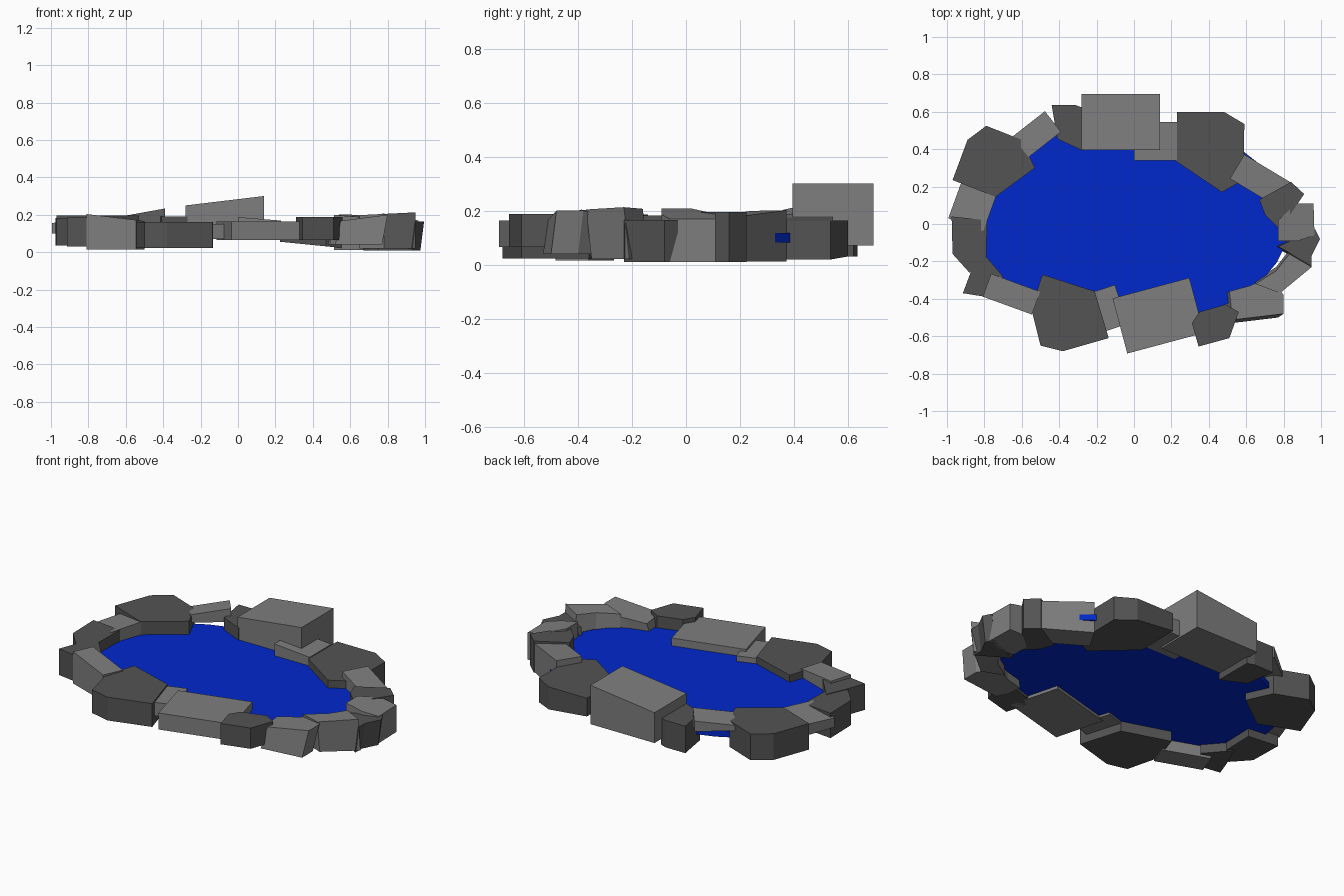
import bpy
import bmesh
from math import radians
from mathutils import Matrix, Vector

default_cube = bpy.data.objects.get("Cube")
if default_cube:
    bpy.data.objects.remove(default_cube, do_unlink=True)


def make_material(name, red, green, blue):
    material = bpy.data.materials.new(name)
    material.use_nodes = True
    colour = (red, green, blue, 1)
    material.diffuse_color = colour
    material.node_tree.nodes["Principled BSDF"].inputs["Base Color"].default_value = colour
    return material


LIGHT = make_material("light grey stone", .21, .21, .21)
DARK = make_material("dark grey stone", .087, .087, .087)
WATER = make_material("deep blue water", 0, .021, .6)


def finish(name, bm, material):
    """Turn a bmesh into a flat shaded object of one colour."""
    bmesh.ops.recalc_face_normals(bm, faces=bm.faces)
    mesh = bpy.data.meshes.new(name)
    bm.to_mesh(mesh)
    bm.free()
    mesh.materials.append(material)
    obj = bpy.data.objects.new(name, mesh)
    bpy.context.collection.objects.link(obj)
    return obj


def rock(name, material, outline, bottom, top, slope=(0, 0), under=(0, 0), lean=(0, 0)):
    """Prism on a plan outline: slope and under tilt its top and bottom, lean shifts the bottom."""
    bm = bmesh.new()
    points = [Vector(point) for point in outline]
    centre = sum(points, Vector((0, 0))) / len(points)

    def ring(height, tilt, shift):
        return [bm.verts.new((p.x + shift[0], p.y + shift[1],
                              height + (p - centre).dot(Vector(tilt)))) for p in points]

    lower = ring(bottom, under, lean)
    upper = ring(top, slope, (0, 0))
    bm.faces.new(lower)
    bm.faces.new(upper)
    for i in range(len(points)):
        bm.faces.new((lower[i - 1], lower[i], upper[i], upper[i - 1]))
    return finish(name, bm, material)


def slab(name, centre, size, angle, bottom, top, **tilts):
    """A light rectangular stone turned about its centre."""
    turn = Matrix.Rotation(radians(angle), 2)
    corners = [(-.5, -.5), (.5, -.5), (.5, .5), (-.5, .5)]
    outline = [Vector(centre) + turn @ Vector((size[0] * x, size[1] * y)) for x, y in corners]
    return rock(name, LIGHT, outline, bottom, top, **tilts)


# Pool of water: a thin oval disc held between the stones
bm = bmesh.new()
bmesh.ops.create_cone(bm, cap_ends=True, segments=32, radius1=1, radius2=1, depth=.035,
                      matrix=Matrix.Translation((-.035, .005, .1)) @ Matrix.Diagonal((.865, .55, 1, 1)))
finish("pool_water", bm, WATER)

# Light rectangular slabs
slab("back_tall_slab", centre=(-.07, .545), size=(.42, .3), angle=0, bottom=.07, top=.275, slope=(.12, 0))
slab("back_low_slab", centre=(.115, .443), size=(.23, .205), angle=0, bottom=.08, top=.178, slope=(-.08, 0))
slab("back_right_slab", centre=(.68, .23), size=(.3, .15), angle=-31, bottom=.012, top=.19, slope=(-.05, .05))
slab("front_slab", centre=(.13, -.49), size=(.425, .305), angle=15, bottom=.065, top=.163)
slab("front_gap_slab", centre=(-.13, -.45), size=(.13, .22), angle=18, bottom=.07, top=.15)
slab("front_left_slab", centre=(-.655, -.375), size=(.28, .13), angle=-20, bottom=.015, top=.185, slope=(-.12, 0))
slab("left_slab", centre=(-.865, .09), size=(.2, .2), angle=-20, bottom=.1, top=.175, slope=(.15, 0))
slab("back_left_slab", centre=(-.52, .48), size=(.22, .14), angle=38, bottom=.155, top=.21, slope=(.18, 0))

# Light angular stones on the right end
rock("right_end_stone", LIGHT,
     [(.77, -.09), (.88, -.09), (.965, -.06), (.96, .11), (.87, .11), (.77, .02)],
     bottom=.01, top=.188, slope=(-.2, 0))
rock("front_right_upper_stone", LIGHT,
     [(.83, -.16), (.95, -.23), (.78, -.37), (.65, -.32), (.76, -.25)],
     bottom=.02, top=.205, slope=(.05, 0), lean=(0, .02))
rock("front_right_lower_stone", LIGHT,
     [(.51, -.36), (.62, -.33), (.73, -.28), (.8, -.38), (.8, -.48), (.55, -.51), (.52, -.45)],
     bottom=.04, top=.18, slope=(.13, 0), lean=(-.03, -.02))

# Dark chipped stones
rock("back_right_boulder", DARK,
     [(.23, .6), (.48, .6), (.59, .535), (.585, .235), (.47, .17), (.225, .335)],
     bottom=.035, top=.163, under=(-.1, 0))
rock("right_back_stone", DARK,
     [(.67, .13), (.84, .225), (.91, .16), (.78, -.03), (.7, .05)],
     bottom=.01, top=.195)
rock("right_front_stone", DARK,
     [(.77, -.12), (.97, -.03), (.995, -.08), (.95, -.17), (.95, -.23), (.84, -.16)],
     bottom=.01, top=.165, lean=(-.02, 0))
rock("front_right_boulder", DARK,
     [(.35, -.47), (.49, -.43), (.56, -.47), (.51, -.61), (.345, -.655), (.31, -.53)],
     bottom=.065, top=.188)
rock("front_left_boulder", DARK,
     [(-.49, -.27), (-.21, -.36), (-.135, -.61), (-.38, -.68), (-.5, -.65), (-.55, -.45)],
     bottom=.022, top=.16)
rock("left_front_stone", DARK,
     [(-.82, -.14), (-.7, -.28), (-.79, -.39), (-.915, -.37), (-.87, -.25)],
     bottom=.03, top=.185)
rock("left_end_stone", DARK,
     [(-.975, .04), (-.785, .02), (-.79, -.17), (-.88, -.26), (-.97, -.16)],
     bottom=.035, top=.182)
rock("back_left_boulder", DARK,
     [(-.97, .235), (-.89, .45), (-.79, .525), (-.6, .45), (-.53, .3), (-.74, .145)],
     bottom=.04, top=.195)
rock("back_left_stone", DARK,
     [(-.44, .635), (-.31, .635), (-.27, .62), (-.27, .39), (-.41, .455)],
     bottom=.03, top=.19)
